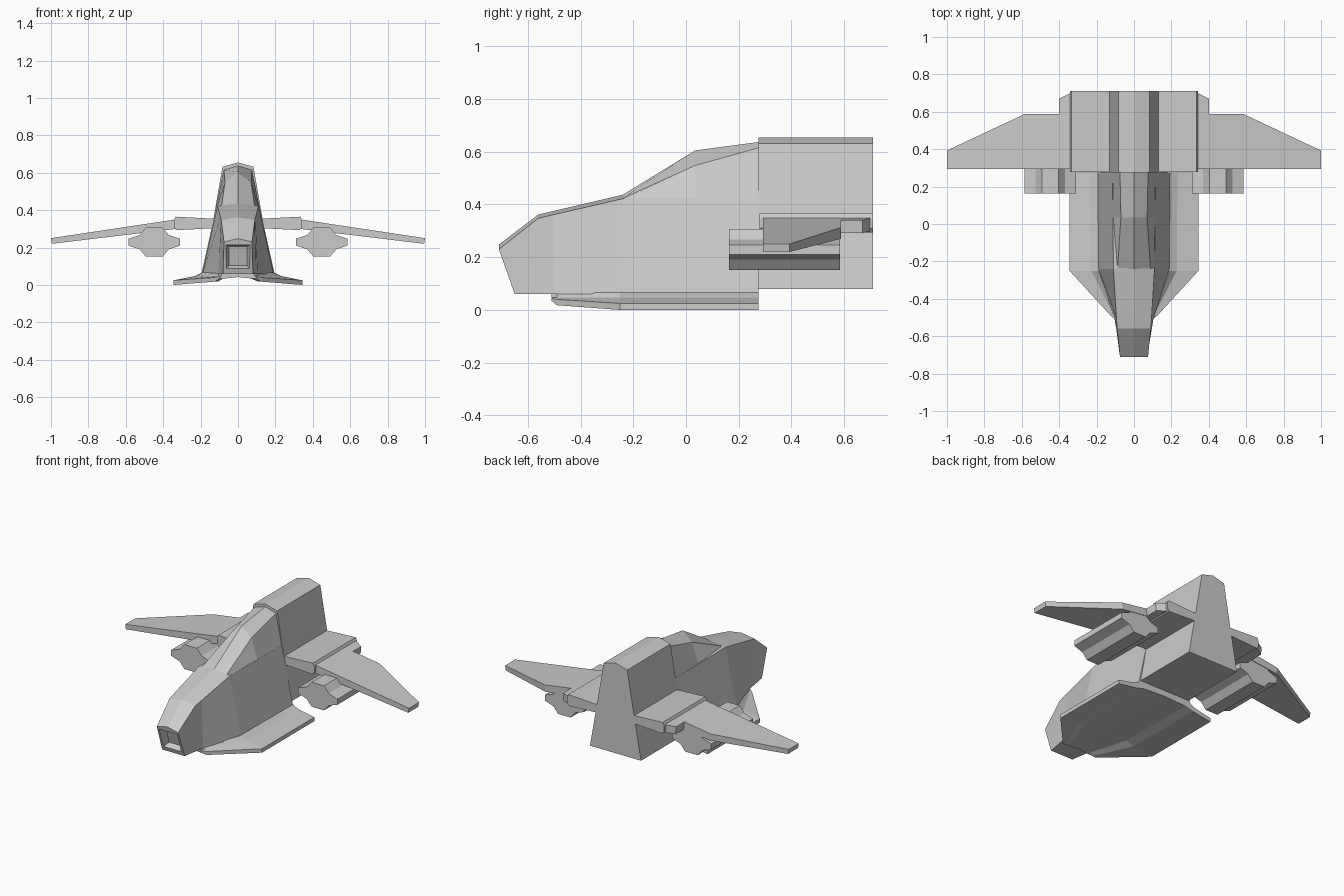
import bpy, bmesh

if "Cube" in bpy.data.objects:
    bpy.data.objects.remove(bpy.data.objects["Cube"])


def make(name, verts, faces, mirror=False):
    me = bpy.data.meshes.new(name)
    me.from_pydata(verts, [], faces)
    bm = bmesh.new()
    bm.from_mesh(me)
    bmesh.ops.remove_doubles(bm, verts=bm.verts, dist=1e-5)
    bmesh.ops.recalc_face_normals(bm, faces=bm.faces)
    bm.to_mesh(me)
    bm.free()
    ob = bpy.data.objects.new(name, me)
    bpy.context.collection.objects.link(ob)
    if mirror:
        m = ob.modifiers.new("Mirror", 'MIRROR')
        m.use_axis[0] = True
        m.use_mirror_merge = False
    return ob


def bridge(name, rings, mirror=False):
    """Skin a row of closed rings and cap both ends."""
    n = len(rings[0])
    verts = [p for r in rings for p in r]
    faces = [list(range(n)), [(len(rings) - 1) * n + i for i in range(n)]]
    for k in range(len(rings) - 1):
        a, b = k * n, (k + 1) * n
        faces += [[a + i, a + (i + 1) % n, b + (i + 1) % n, b + i] for i in range(n)]
    return make(name, verts, faces, mirror)


def whole(half):
    """Complete a half ring that starts and ends on x = 0."""
    return half + [(-x, y, z) for x, y, z in half[-2:0:-1]]


def prism(name, pts, y0, y1, mirror=False):
    return bridge(name, [[(x, y, z) for x, z in pts] for y in (y0, y1)], mirror)


# Front hull: y of keel, y of top, keel half width, edge half width, edge z, ridge z
hull_rows = [
    (-0.65, -0.71, 0.08, 0.075, 0.23, 0.248),
    (-0.56, -0.56, 0.095, 0.09, 0.348, 0.362),
    (-0.50, -0.50, 0.105, 0.094, 0.362, 0.376),
    (-0.24, -0.24, 0.19, 0.11, 0.422, 0.437),
    (0.275, 0.275, 0.195, 0.115, 0.422, 0.437),
]
hull = bridge("front_hull", [whole([(0, yb, 0.06), (xb, yb, 0.06), (xt, yt, zt), (0, yt, zc)])
                             for yb, yt, xb, xt, zt, zc in hull_rows])

# Tapered recess in the nose
cutter = bridge("nose_recess_cutter", [
    [(-w, y0, z0), (w, y0, z0), (w, y1, z1), (-w, y1, z1)]
    for w, y0, z0, y1, z1 in ((0.066, -0.67, 0.082, -0.71, 0.215),
                              (0.048, -0.625, 0.105, -0.655, 0.205))])
cutter.hide_render = True
cutter.hide_viewport = True
cutter.display_type = 'WIRE'
cut = hull.modifiers.new("Recess", 'BOOLEAN')
cut.object = cutter
cut.operation = 'DIFFERENCE'
cut.solver = 'EXACT'

# Canopy: y, base half width, edge half width, edge z, ridge z
canopy_rows = [
    (-0.24, 0.11, 0.088, 0.424, 0.437),
    (0.035, 0.112, 0.07, 0.548, 0.605),
    (0.275, 0.115, 0.075, 0.615, 0.637),
]
bridge("canopy", [whole([(0, y, 0.40), (xb, y, 0.42), (xe, y, ze), (0, y, zc)])
                  for y, xb, xe, ze, zc in canopy_rows])

# Rear body block
rear = [(0.18, 0.08), (0.13, 0.36), (0.083, 0.632), (0, 0.655)]
prism("rear_body", rear + [(-x, z) for x, z in rear[-2::-1]], 0.275, 0.71)

# Lower plate with drooping edges: y, outer half width, inner half width, bottom drop
plate_rows = [
    (-0.51, 0.10, 0.085, 0.035, 0.045),
    (-0.49, 0.125, 0.10, 0.018, 0.04),
    (-0.25, 0.345, 0.19, 0.0, 0.025),
    (0.275, 0.345, 0.195, 0.0, 0.025),
]
bridge("lower_plate", [whole([(0, y, 0.042), (xi * 0.8, y, max(z0, 0.035)),
                              (xi + 0.12 * (xo - xi), y, max(z0, 0.02)), (xo, y, z0), (xo, y, z1),
                              (xi + 0.25 * (xo - xi), y, 0.047), (xi, y, 0.066), (0, y, 0.066)])
                       for y, xo, xi, z0, z1 in plate_rows])

# Wing root blocks
prism("wing_root", [(0.10, 0.305), (0.33, 0.293), (0.343, 0.31), (0.343, 0.345), (0.333, 0.365),
                    (0.10, 0.353)], 0.278, 0.71, True)

# Wings: plan outline lifted onto drooping top and bottom planes
plan = [(0.32, 0.293), (1.0, 0.293), (1.0, 0.393), (0.585, 0.588), (0.40, 0.588),
        (0.40, 0.67), (0.34, 0.70), (0.32, 0.70)]
top = [(x, y, 0.35 - (x - 0.335) * 0.15) for x, y in plan]
bottom = [(x - 0.005, y, 0.30 - (x - 0.335) * 0.12) for x, y in plan]
bridge("wing", [bottom, top], True)

# Engine pods under the wings
quarter = [(0.138, 0.018), (0.078, 0.038), (0.044, 0.078)]
pod = (quarter + [(-x, z) for x, z in quarter[::-1]]
       + [(-x, -z) for x, z in quarter] + [(x, -z) for x, z in quarter[::-1]])
prism("engine_pod", [(0.448 + x, 0.229 + z) for x, z in pod], 0.163, 0.585, True)
